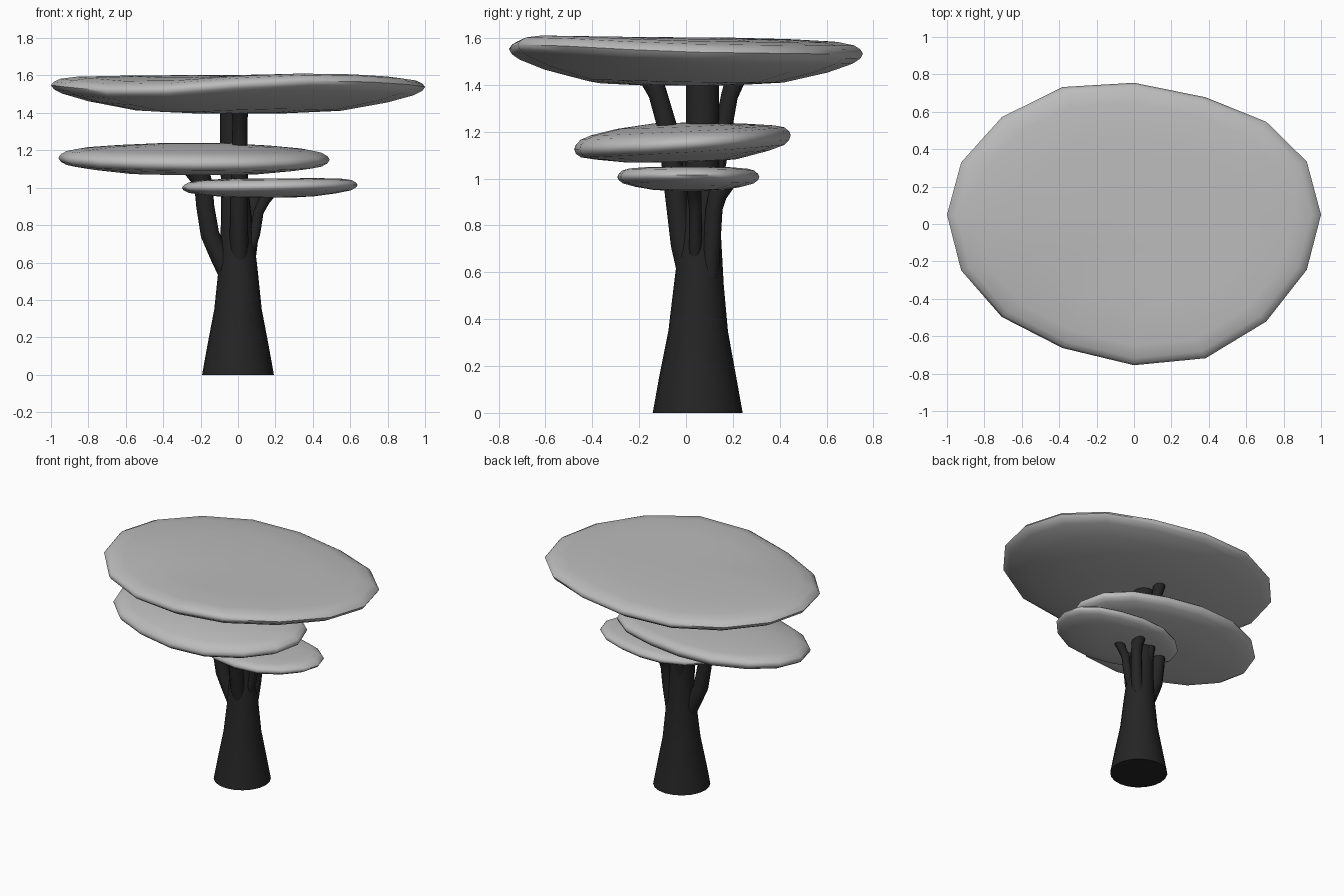
import bpy, bmesh, math
from mathutils import Vector

if "Cube" in bpy.data.objects:
    bpy.data.objects.remove(bpy.data.objects["Cube"])


def material(name, value):
    m = bpy.data.materials.new(name)
    m.diffuse_color = (value, value, value, 1)
    m.use_nodes = True
    m.node_tree.nodes["Principled BSDF"].inputs["Base Color"].default_value = m.diffuse_color
    return m


BARK = material("dark bark", 0.018)
LEAF = material("pale grey foliage", 0.50)


def skin_rings(name, rings, mat, angle):
    """Bridge equal rings of points, cap both ends and shade smooth."""
    bm = bmesh.new()
    loops = [[bm.verts.new(p) for p in ring] for ring in rings]
    n = len(loops[0])
    for a, b in zip(loops, loops[1:]):
        for i in range(n):
            j = (i + 1) % n
            bm.faces.new((a[i], a[j], b[j], b[i]))
    bm.faces.new(loops[0][::-1])
    bm.faces.new(loops[-1])
    bmesh.ops.recalc_face_normals(bm, faces=bm.faces)
    mesh = bpy.data.meshes.new(name)
    bm.to_mesh(mesh)
    bm.free()
    mesh.materials.append(mat)
    ob = bpy.data.objects.new(name, mesh)
    bpy.context.collection.objects.link(ob)
    bpy.ops.object.select_all(action='DESELECT')
    ob.select_set(True)
    bpy.context.view_layer.objects.active = ob
    bpy.ops.object.shade_smooth_by_angle(angle=math.radians(angle))
    return ob


def stem(name, stations, sides=12):
    """Tapered limb; stations are (x, y, z, radius)."""
    pts = [Vector(s[:3]) for s in stations]
    rings = []
    for k, (p, s) in enumerate(zip(pts, stations)):
        d = (pts[min(k + 1, len(pts) - 1)] - pts[max(k - 1, 0)]).normalized()
        if k == 0 and p.z == 0:
            d = Vector((0, 0, 1))
        u = Vector((0, 1, 0)).cross(d).normalized()
        v = d.cross(u)
        rings.append([p + s[3] * (u * math.cos(t) + v * math.sin(t))
                      for t in (2 * math.pi * i / sides for i in range(sides))])
    return skin_rings(name, rings, BARK, 50)


def canopy(name, centre, rx, ry, profile, lift):
    """Flat sixteen-sided pad; profile is (radius fraction, height)."""
    cx, cy, cz = centre
    rings = []
    for f, h in profile:
        ring = []
        for i in range(16):
            a = math.tau * i / 16
            c, s = math.cos(a), math.sin(a)
            y = s + 0.066 * c * c + 0.046 * s * s * math.cos(3 * a)
            ring.append((cx + rx * f * c, cy + ry * f * y,
                         cz + h + lift(a) * f * f))
        rings.append(ring)
    return skin_rings(name, rings, LEAF, 60)


# Flared trunk running up to the top canopy
stem("trunk", [(0, .05, 0, .192), (0, .05, .15, .165), (0, .052, .35, .127),
               (0, .055, .55, .106), (-.005, .062, .75, .088),
               (-.015, .07, .95, .075), (-.025, .07, 1.2, .07),
               (-.025, .07, 1.45, .07)], 20)

# Branches supporting the canopies
stem("front_branch", [(.01, .02, .54, .045), (.005, -.015, .72, .05),
                      (.005, -.045, .95, .047), (.01, -.08, 1.22, .042),
                      (.01, -.12, 1.36, .04), (.01, -.16, 1.45, .05)])
stem("back_branch", [(-.02, .10, .75, .035), (-.04, .12, 1.0, .04),
                     (-.05, .16, 1.22, .038), (-.05, .185, 1.35, .036),
                     (-.05, .22, 1.45, .045)])
stem("left_branch", [(-.04, .05, .52, .055), (-.10, .045, .64, .052),
                     (-.15, .04, .75, .05), (-.175, .035, .9, .048),
                     (-.185, .03, 1.02, .05), (-.225, .03, 1.10, .065)])
stem("right_branch", [(.06, .04, .66, .026), (.09, .04, .75, .028),
                      (.11, .04, .87, .027), (.14, .035, .93, .03),
                      (.18, .035, .99, .036)])
stem("rear_right_branch", [(.05, .10, .58, .04), (.07, .11, .72, .037),
                           (.08, .12, .87, .036), (.085, .135, .93, .04),
                           (.09, .17, .99, .045)])


def top_lift(a):
    d = (math.degrees(a) - 235 + 180) % 360 - 180   # dip at the front left
    return (.012 * -math.sin(a) - .006 * math.cos(a)
            - .045 * math.exp(-(d / 32) ** 2)
            + .02 * math.exp(-((math.degrees(a) - 300) / 35) ** 2))


# Three flat canopies
canopy("top_canopy", (0, 0, 1.545), 1.0, .755,
       [(.25, .057), (.6, .053), (.86, .046), (.95, .034), (.985, .018),
        (1, 0), (.985, -.022), (.94, -.045), (.8, -.085),
        (.55, -.132), (.25, -.147)], top_lift)
canopy("middle_canopy", (-.235, -.015, 1.155), .725, .462,
       [(.25, .083), (.6, .068), (.85, .05), (.94, .037), (.985, .018),
        (1, 0), (.985, -.02), (.94, -.038), (.8, -.055),
        (.5, -.08), (.25, -.085)],
       lambda a: .03 * math.sin(a) - .005 * math.cos(a))
canopy("lower_canopy", (.17, .01, 1.007), .47, .303,
       [(.25, .043), (.6, .041), (.84, .035), (.93, .027), (.98, .013),
        (1, 0), (.98, -.014), (.92, -.028), (.75, -.042),
        (.5, -.055), (.25, -.06)],
       lambda a: .008 * math.cos(a))
